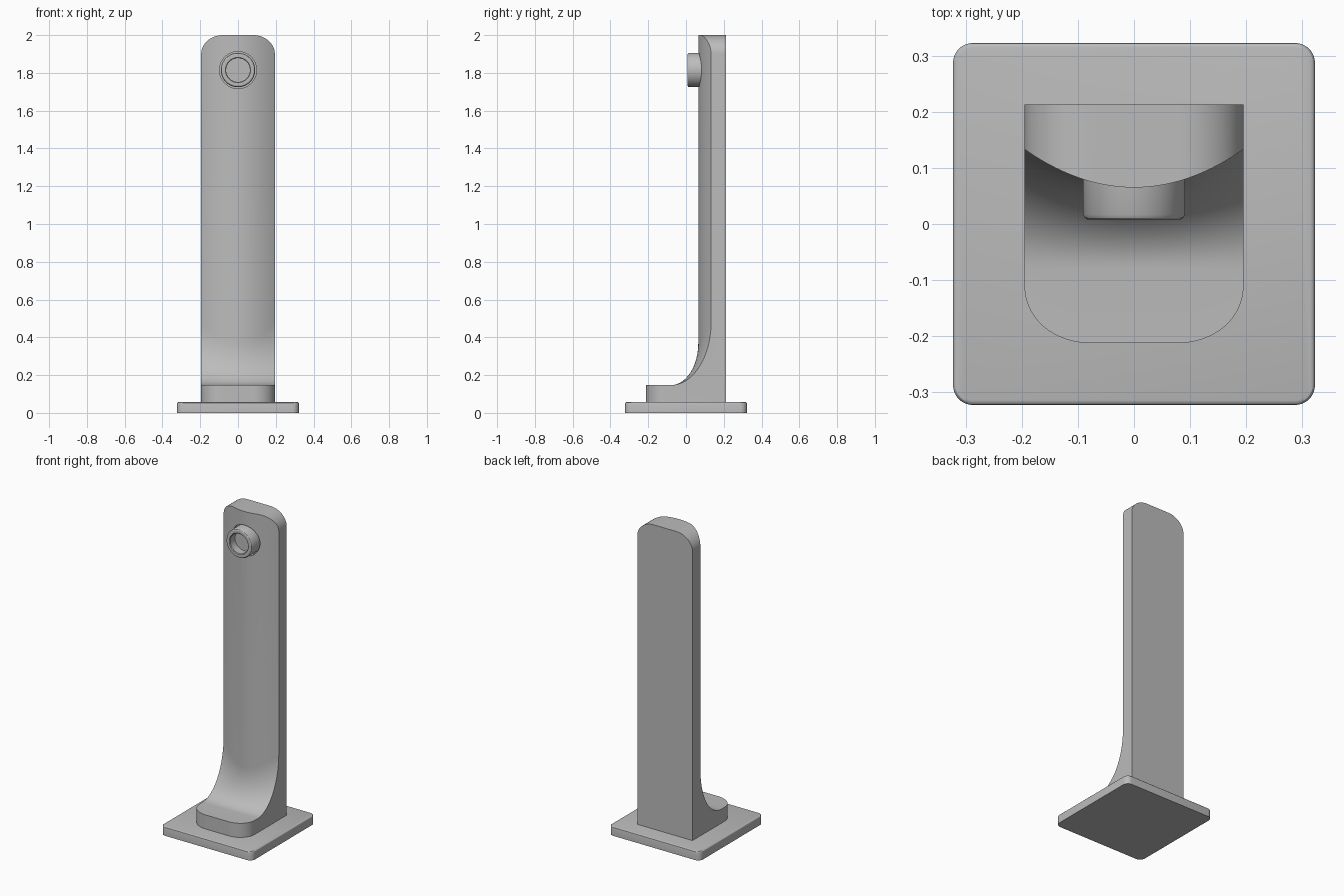
import bpy, bmesh, math

if "Cube" in bpy.data.objects:
    bpy.data.objects.remove(bpy.data.objects["Cube"], do_unlink=True)

grey = bpy.data.materials.new("plain grey")
grey.use_nodes = True
grey.diffuse_color = (0.5, 0.5, 0.5, 1)
grey.node_tree.nodes["Principled BSDF"].inputs["Base Color"].default_value = grey.diffuse_color


def make(name, bm):
    bmesh.ops.recalc_face_normals(bm, faces=bm.faces)
    mesh = bpy.data.meshes.new(name)
    bm.to_mesh(mesh)
    bm.free()
    obj = bpy.data.objects.new(name, mesh)
    mesh.materials.append(grey)
    bpy.context.collection.objects.link(obj)
    return obj


def activate(obj):
    bpy.ops.object.select_all(action='DESELECT')
    obj.select_set(True)
    bpy.context.view_layer.objects.active = obj


def smooth(obj):
    activate(obj)
    bpy.ops.object.shade_smooth_by_angle(angle=math.radians(30))


def lathe(name, profile, z, steps=64):
    """Revolve (radius, y) points around a front-to-back axis."""
    bm = bmesh.new()
    verts = [bm.verts.new((r, y, z)) for r, y in profile]
    edges = [bm.edges.new(pair) for pair in zip(verts, verts[1:])]
    bmesh.ops.spin(bm, geom=verts + edges, cent=(0, 0, z), axis=(0, 1, 0),
                   angle=math.tau, steps=steps)
    bmesh.ops.remove_doubles(bm, verts=bm.verts, dist=0.0001)
    return make(name, bm)


# Base plate: rounded corners, then softened rims
SIDE, THICK = 0.645, 0.057
bm = bmesh.new()
bmesh.ops.create_cube(bm, size=1)
for v in bm.verts:
    v.co.x *= SIDE
    v.co.y *= SIDE
    v.co.z = (v.co.z + 0.5) * THICK
upright = [e for e in bm.edges if abs(e.verts[0].co.z - e.verts[1].co.z) > 0.01]
bmesh.ops.bevel(bm, geom=upright, offset=0.035, segments=8, profile=0.5, affect='EDGES')
rims = [e for e in bm.edges if abs(e.verts[0].co.z - e.verts[1].co.z) < 0.001
        and e.verts[0].co.z > 0.01]
bmesh.ops.bevel(bm, geom=rims, offset=0.008, segments=3, profile=0.5, affect='EDGES')
smooth(make("base_plate", bm))

# Upright with foot: side outlines swept across the width
HALF, BACK, FOOT_TOP = 0.195, 0.213, 0.147


def side_outline(x):
    across = abs(x) / HALF
    u = min(1, max(0, (abs(x) - 0.08) / (HALF - 0.08)))
    corner = 0.1 * math.sqrt(1 - u * u)
    top = 1.9 + corner
    toe = -0.112 - corner
    face = 0.065 + 0.068 * across ** 2
    bend = 0.37 + 0.11 * across ** 2
    pts = [(BACK, 0.04), (toe, 0.04), (toe, FOOT_TOP)]
    for i in range(17):
        a = math.pi / 2 * i / 16
        pts.append((-0.08 + (face + 0.08) * math.sin(a),
                    FOOT_TOP + (bend - FOOT_TOP) * (1 - math.cos(a))))
    return pts + [(face, top), (BACK, top)]


COLUMNS = 56
bm = bmesh.new()
rings = []
for i in range(COLUMNS + 1):
    x = HALF * math.sin(math.pi * (i / COLUMNS - 0.5))
    rings.append([bm.verts.new((x, y, z)) for y, z in side_outline(x)])
for a, b in zip(rings, rings[1:]):
    for j in range(len(a)):
        k = (j + 1) % len(a)
        bm.faces.new((a[j], a[k], b[k], b[j]))
bm.faces.new(rings[0])
bm.faces.new(rings[-1])
upright_body = make("upright_and_foot", bm)

# Clearance groove around the socket
PEG_Z = 1.815
cutter = lathe("groove_cutter", [(0, -0.1), (0.098, -0.1), (0.098, 0.1), (0, 0.1)], PEG_Z)
cutter.hide_render = True
mod = upright_body.modifiers.new("groove", 'BOOLEAN')
mod.operation = 'DIFFERENCE'
mod.solver = 'EXACT'
mod.object = cutter
activate(upright_body)
bpy.ops.object.modifier_apply(modifier=mod.name)
bpy.data.objects.remove(cutter, do_unlink=True)
smooth(upright_body)

# Hollow round socket near the top
smooth(lathe("socket", [(0, 0.06), (0.063, 0.06), (0.063, 0.012), (0.067, 0.008),
                        (0.083, 0.008), (0.088, 0.011), (0.091, 0.017),
                        (0.091, 0.12), (0, 0.12)], PEG_Z))
